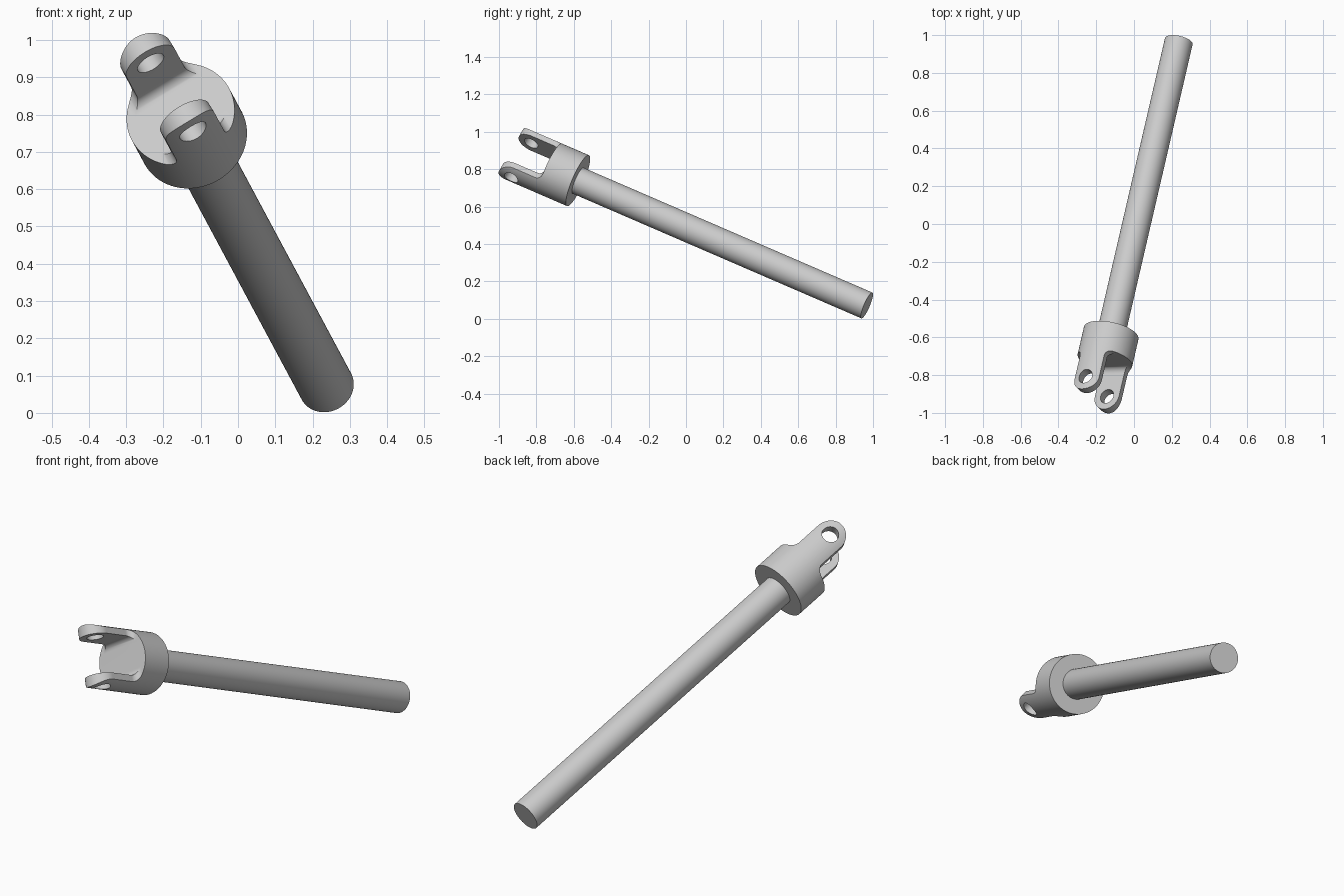
import bpy
import bmesh
from math import pi, cos, sin, radians
from mathutils import Matrix, Vector

cube = bpy.data.objects.get("Cube")
if cube:
    bpy.data.objects.remove(cube, do_unlink=True)

# Local frame: z runs along the shaft, y across the fork gap, x along the fork width
axis = Vector((-0.208, -0.898, 0.388)).normalized()
across = Vector((-0.475, 0.434, 0.764))
across = (across - axis * across.dot(axis)).normalized()
side = across.cross(axis)
frame = Matrix((side, across, axis)).transposed().to_4x4()
frame.translation = (0.237, 0.967, 0.071)

ROD_R, HEAD_R, HOLE_R = 0.075, 0.148, 0.04
BACK, FLOOR, PIN = 1.72, 1.88, 2.046
GAP, FILLET = 0.096, 0.035

steel = bpy.data.materials.new("light grey steel")
steel.use_nodes = True
steel.diffuse_color = (0.6, 0.6, 0.6, 1)
steel.node_tree.nodes["Principled BSDF"].inputs["Base Color"].default_value = (0.6, 0.6, 0.6, 1)


def finish(name, bm):
    bmesh.ops.recalc_face_normals(bm, faces=bm.faces)
    mesh = bpy.data.meshes.new(name)
    bm.to_mesh(mesh)
    bm.free()
    mesh.materials.append(steel)
    obj = bpy.data.objects.new(name, mesh)
    bpy.context.collection.objects.link(obj)
    return obj


def cylinder(name, radius, z0, z1, segments=96):
    bm = bmesh.new()
    bmesh.ops.create_cone(bm, cap_ends=True, segments=segments, radius1=radius,
                          radius2=radius, depth=z1 - z0,
                          matrix=Matrix.Translation((0, 0, (z0 + z1) / 2)))
    return finish(name, bm)


def prism(name, points, along_x):
    """Extrude a (width, height) profile right through the head."""
    bm = bmesh.new()
    place = (lambda a, z: (-0.3, a, z)) if along_x else (lambda a, z: (a, -0.3, z))
    face = bm.faces.new([bm.verts.new(place(a, z)) for a, z in points])
    new = bmesh.ops.extrude_face_region(bm, geom=[face])["geom"]
    shift = (0.6, 0, 0) if along_x else (0, 0.6, 0)
    bmesh.ops.translate(bm, vec=shift, verts=[v for v in new if isinstance(v, bmesh.types.BMVert)])
    return finish(name, bm)


def arc(cx, cz, radius, start, end, steps=12):
    angles = [radians(start + (end - start) * i / steps) for i in range(steps + 1)]
    return [(cx + radius * cos(a), cz + radius * sin(a)) for a in angles]


def cut(obj, tool, operation):
    mod = obj.modifiers.new(operation, 'BOOLEAN')
    mod.object, mod.operation, mod.solver = tool, operation, 'EXACT'
    bpy.context.view_layer.objects.active = obj
    bpy.ops.object.modifier_apply(modifier=mod.name)
    bpy.data.objects.remove(tool, do_unlink=True)


# Shaft
shaft = cylinder("shaft", ROD_R, 0, FLOOR - 0.05)

# Fork head: round blank trimmed to the rounded lug outline
head = cylinder("fork_head", HEAD_R, BACK, PIN + 0.2, 128)
half = arc(ROD_R + FILLET, FLOOR + FILLET, FILLET, 270, 180)
outline = [(0.3, BACK - 0.1), (0.3, FLOOR)] + half
outline += arc(0, PIN, ROD_R, 0, 180, 36)
outline += [(-x, z) for x, z in reversed(half)] + [(-0.3, FLOOR), (-0.3, BACK - 0.1)]
cut(head, prism("lug_outline", outline, False), 'INTERSECT')

# Slot between the lugs, with rounded bottom corners
corner = arc(GAP - FILLET, FLOOR + FILLET, FILLET, 270, 360)
slot = corner + [(GAP, PIN + 0.3), (-GAP, PIN + 0.3)] + [(-y, z) for y, z in reversed(corner)]
cut(head, prism("slot", slot, True), 'DIFFERENCE')

# Pin hole through both lugs
pin = cylinder("pin_hole", HOLE_R, -0.3, 0.3, 48)
pin.data.transform(Matrix.Translation((0, 0, PIN)) @ Matrix.Rotation(pi / 2, 4, 'X'))
cut(head, pin, 'DIFFERENCE')

# Shade and place in the tilted pose
for obj in (shaft, head):
    obj.data.transform(frame)
    bpy.ops.object.select_all(action='DESELECT')
    obj.select_set(True)
    bpy.context.view_layer.objects.active = obj
    bpy.ops.object.shade_smooth_by_angle(angle=radians(30))
